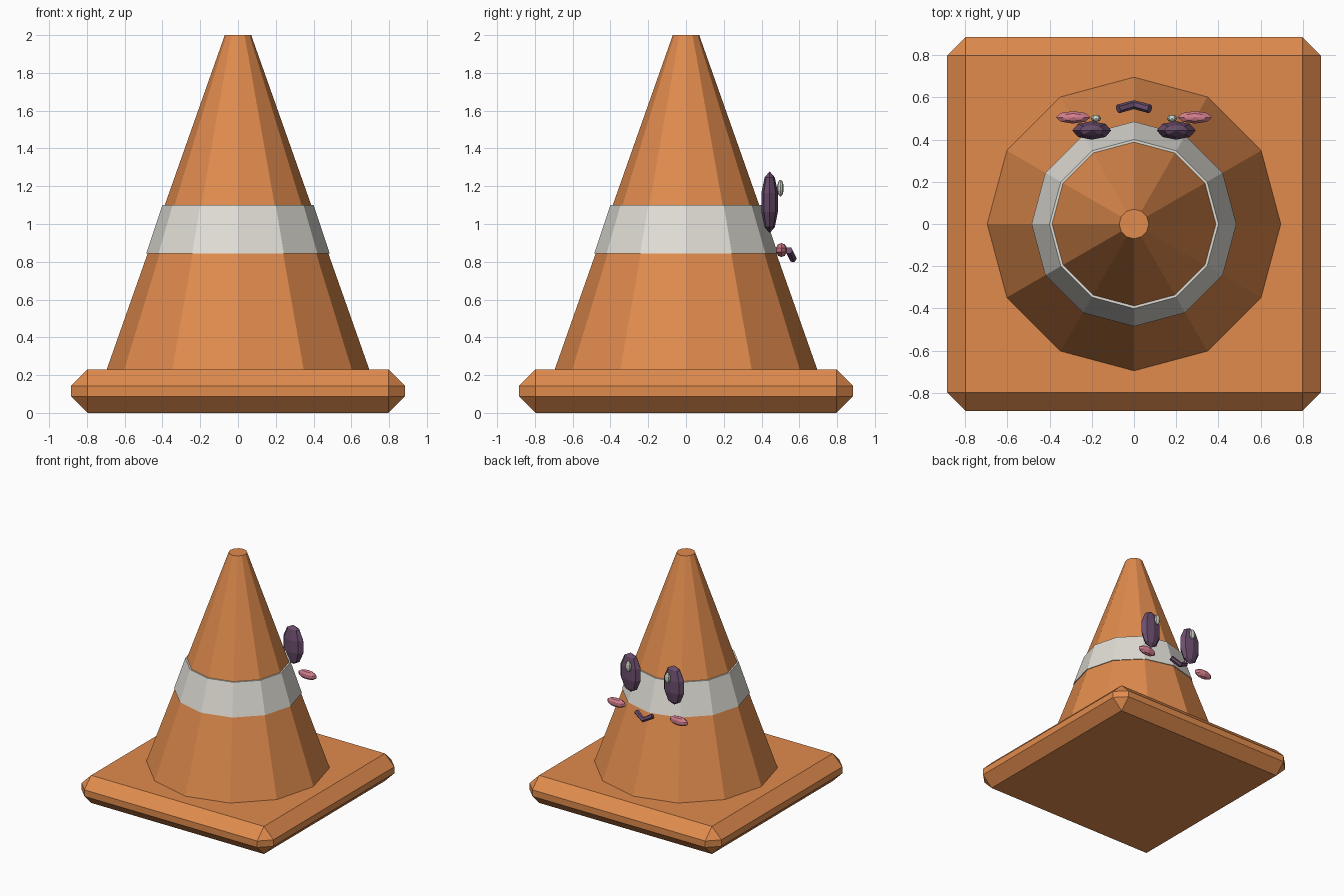
import bpy, bmesh
from math import cos, sin, tau

cube = bpy.data.objects.get("Cube")
if cube:
    bpy.data.objects.remove(cube, do_unlink=True)


def material(name, rgb):
    m = bpy.data.materials.new(name)
    m.use_nodes = True
    m.diffuse_color = (*rgb, 1)
    m.node_tree.nodes["Principled BSDF"].inputs["Base Color"].default_value = (*rgb, 1)
    return m


orange = material("orange", (0.75, 0.26, 0.075))
white = material("warm white", (0.74, 0.72, 0.66))
purple = material("dark purple", (0.145, 0.075, 0.15))
pink = material("pink", (0.66, 0.21, 0.27))
glint = material("pale green", (0.62, 0.66, 0.56))


def finish(name, bm, mat):
    bmesh.ops.recalc_face_normals(bm, faces=bm.faces)
    mesh = bpy.data.meshes.new(name)
    bm.to_mesh(mesh)
    bm.free()
    mesh.materials.append(mat)
    obj = bpy.data.objects.new(name, mesh)
    bpy.context.collection.objects.link(obj)
    return obj


def lathe(name, profile, mat, closed=False, sides=12):
    """Turn (radius, height) points around z; cap the ends or close the loop."""
    bm = bmesh.new()
    rings = [[bm.verts.new((r * cos(tau * i / sides), r * sin(tau * i / sides), z))
              for i in range(sides)] for r, z in profile]
    pairs = list(zip(rings, rings[1:]))
    if closed:
        pairs.append((rings[-1], rings[0]))
    else:
        bm.faces.new(rings[0])
        bm.faces.new(rings[-1])
    for a, b in pairs:
        for i in range(sides):
            j = (i + 1) % sides
            bm.faces.new((a[i], a[j], b[j], b[i]))
    return finish(name, bm, mat)


def ellipsoid(name, centre, radii, mat, segments=8, rings=5):
    bm = bmesh.new()
    bmesh.ops.create_uvsphere(bm, u_segments=segments, v_segments=rings, radius=1)
    bmesh.ops.scale(bm, vec=radii, verts=bm.verts)
    bmesh.ops.translate(bm, vec=centre, verts=bm.verts)
    return finish(name, bm, mat)


# Chamfered square base
bm = bmesh.new()
bmesh.ops.create_cube(bm, size=1)
bmesh.ops.scale(bm, vec=(1.77, 1.77, 0.23), verts=bm.verts)
bmesh.ops.translate(bm, vec=(0, 0, 0.115), verts=bm.verts)
bmesh.ops.bevel(bm, geom=bm.edges[:], offset=0.088, segments=1,
                affect='EDGES', profile=0.5)
finish("base", bm, orange)

# Cone body and its reflective band
lathe("cone_body", [(0.695, 0.23), (0.07, 2.0)], orange)
lathe("band", [(0.47, 0.845), (0.485, 0.845), (0.4, 1.1), (0.38, 1.1)], white, closed=True)

# Face on the back side
for side, sign in (("left", 1), ("right", -1)):
    ellipsoid(side + "_eye", (0.2 * sign, 0.443, 1.115), (0.097, 0.046, 0.163), purple)
    ellipsoid(side + "_eye_glint", (0.18 * sign, 0.5, 1.19), (0.026, 0.018, 0.045), glint)
    ellipsoid(side + "_cheek", (0.288 * sign, 0.505, 0.862), (0.086, 0.031, 0.037), pink)

# Smiling mouth: a bent round bar
curve = bpy.data.curves.new("mouth", 'CURVE')
curve.dimensions = '3D'
curve.bevel_depth = 0.021
curve.bevel_resolution = 1
curve.use_fill_caps = True
spline = curve.splines.new('POLY')
spline.points.add(2)
for point, co in zip(spline.points, [(-0.075, 0.545, 0.86), (0, 0.565, 0.818), (0.075, 0.545, 0.86)]):
    point.co = (*co, 1)
spline.use_smooth = False
curve.materials.append(purple)
bpy.context.collection.objects.link(bpy.data.objects.new("mouth", curve))
